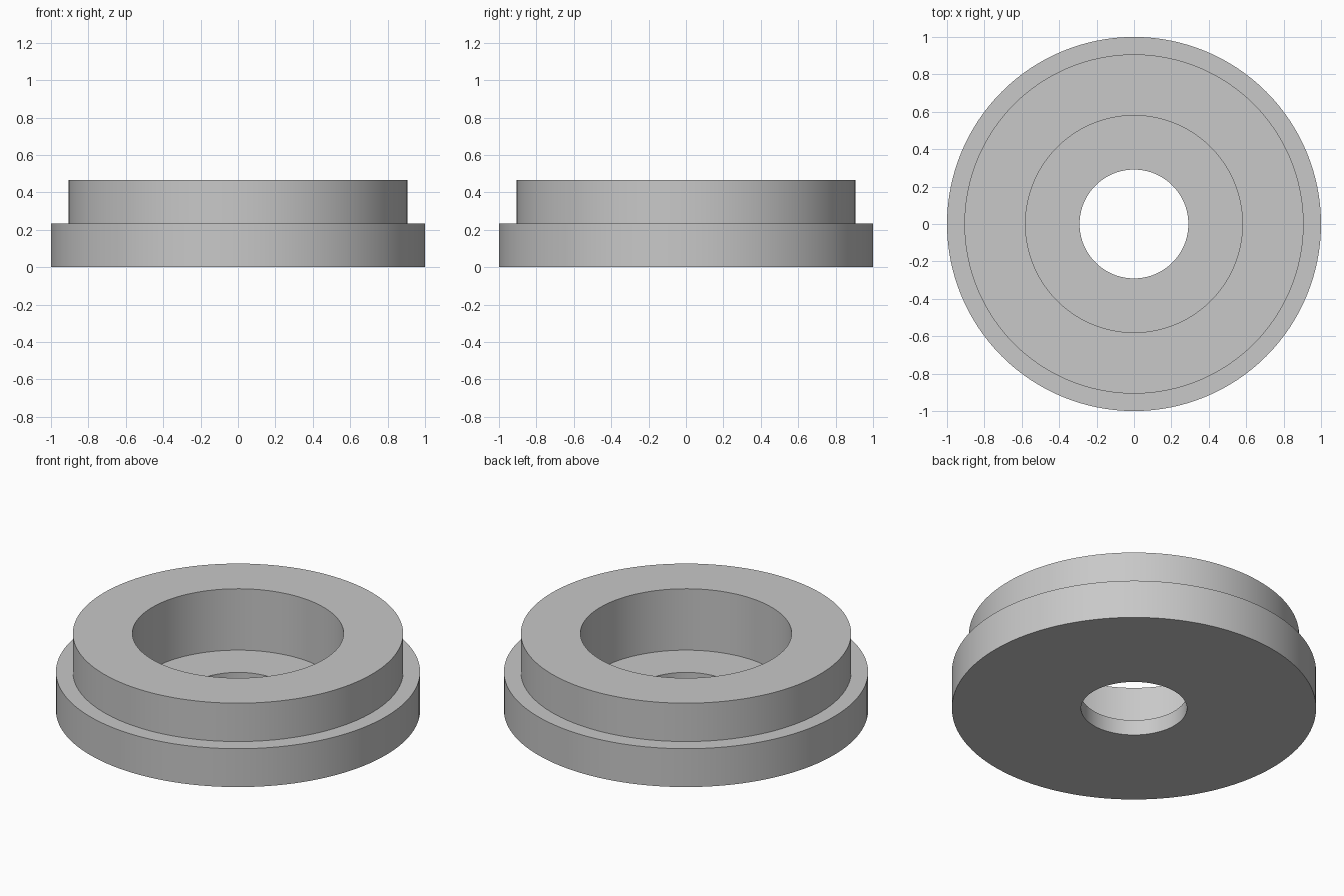
import bpy
import bmesh
import math

cube = bpy.data.objects.get("Cube")
if cube:
    bpy.data.objects.remove(cube, do_unlink=True)

SEGMENTS = 128

# Plain grey material
grey = bpy.data.materials.new("plain_grey")
grey.use_nodes = True
colour = (0.58, 0.58, 0.58, 1.0)
grey.diffuse_color = colour
grey.node_tree.nodes["Principled BSDF"].inputs["Base Color"].default_value = colour

# Radii and heights of the stepped ring
flange_r, collar_r, pocket_r, bore_r = 1.0, 0.907, 0.58, 0.291
floor_z, step_z, top_z = 0.093, 0.2325, 0.465

# Closed cross-section: flange, raised collar, pocket, through bore
profile = [
    (bore_r, 0), (flange_r, 0), (flange_r, step_z), (collar_r, step_z),
    (collar_r, top_z), (pocket_r, top_z), (pocket_r, floor_z), (bore_r, floor_z),
]

# Revolve the cross-section about the z axis
bm = bmesh.new()
verts = [bm.verts.new((r, 0, z)) for r, z in profile]
edges = [bm.edges.new((v, verts[(i + 1) % len(verts)])) for i, v in enumerate(verts)]
bmesh.ops.spin(bm, geom=verts + edges, cent=(0, 0, 0), axis=(0, 0, 1),
               angle=math.tau, steps=SEGMENTS, use_merge=False)
bmesh.ops.remove_doubles(bm, verts=bm.verts, dist=0.0005)
bmesh.ops.recalc_face_normals(bm, faces=bm.faces)

mesh = bpy.data.meshes.new("stepped_ring")
bm.to_mesh(mesh)
bm.free()
mesh.materials.append(grey)
ring = bpy.data.objects.new("stepped_ring", mesh)
bpy.context.collection.objects.link(ring)

# Smooth round walls with crisp rims
bpy.ops.object.select_all(action="DESELECT")
ring.select_set(True)
bpy.context.view_layer.objects.active = ring
bpy.ops.object.shade_smooth_by_angle(angle=math.radians(30))
